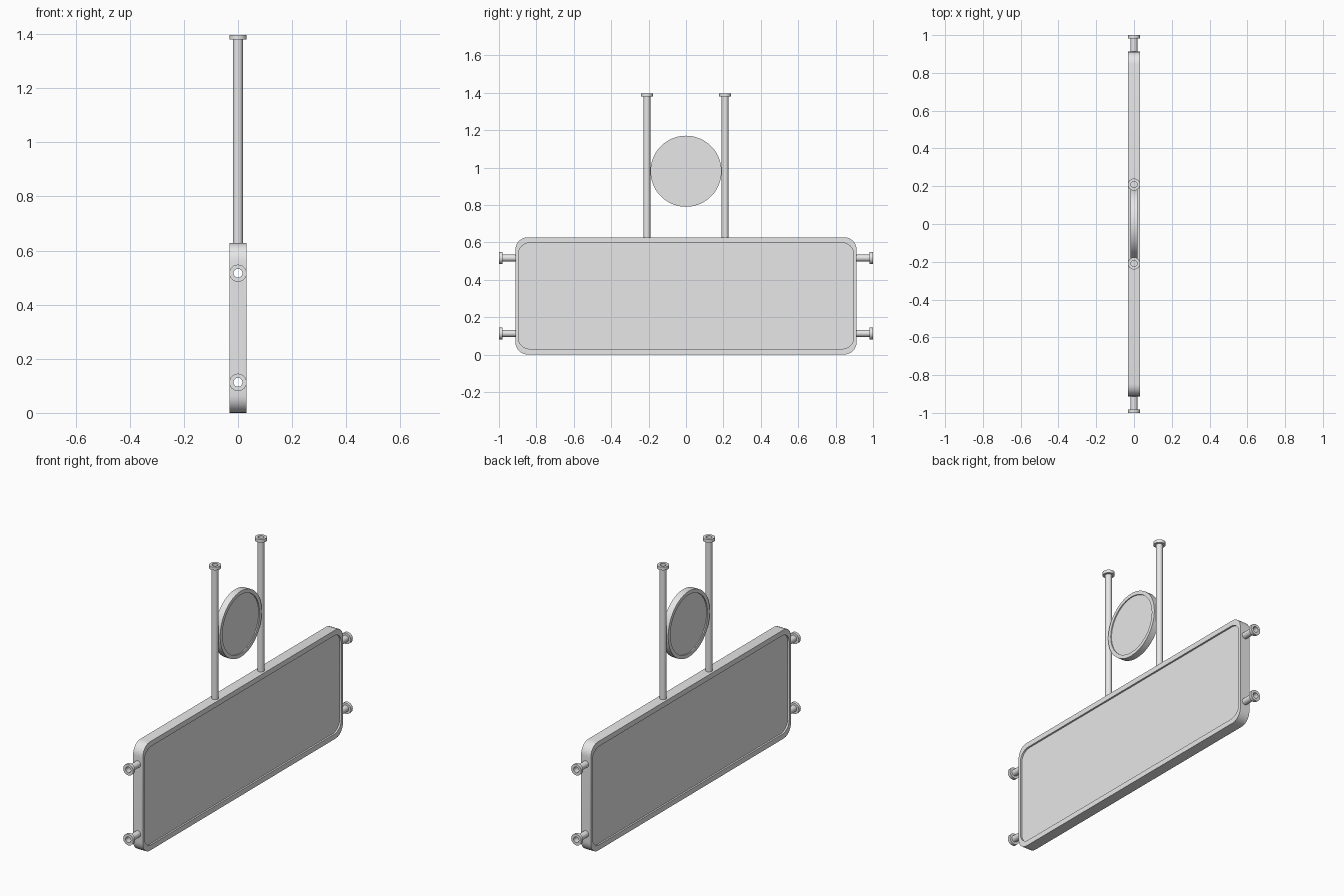
import bpy, bmesh, math
from mathutils import Matrix

cube = bpy.data.objects.get("Cube")
if cube:
    bpy.data.objects.remove(cube, do_unlink=True)

grey = bpy.data.materials.new("light grey metal")
grey.use_nodes = True
COLOR = (0.8, 0.8, 0.8, 1)
grey.diffuse_color = COLOR
grey.node_tree.nodes["Principled BSDF"].inputs["Base Color"].default_value = COLOR


def make_object(name, bm, matrix=Matrix()):
    bmesh.ops.recalc_face_normals(bm, faces=bm.faces)
    mesh = bpy.data.meshes.new(name)
    bm.to_mesh(mesh)
    bm.free()
    mesh.materials.append(grey)
    obj = bpy.data.objects.new(name, mesh)
    bpy.context.collection.objects.link(obj)
    mesh.transform(matrix)
    return obj


def smooth(obj):
    bpy.ops.object.select_all(action="DESELECT")
    obj.select_set(True)
    bpy.context.view_layer.objects.active = obj
    bpy.ops.object.shade_smooth_by_angle(angle=math.radians(35))


def ring_loft(bm, rings, capped):
    """Skin a list of point rings, closing the ends or joining them up."""
    loops = [[bm.verts.new(p) for p in ring] for ring in rings]
    pairs = list(zip(loops, loops[1:]))
    if capped:
        bm.faces.new(loops[0])
        bm.faces.new(loops[-1])
    else:
        pairs.append((loops[-1], loops[0]))
    for a, b in pairs:
        for i in range(len(a)):
            j = (i + 1) % len(a)
            bm.faces.new((a[i], a[j], b[j], b[i]))


def framed_plate(name, outline, half, scale_y, scale_z, depth, center_z):
    """Plate across x with a recessed face on both sides."""
    def ring(x, sy, sz):
        return [(x, y * sy, z * sz) for y, z in outline]
    floor = half - depth
    bm = bmesh.new()
    ring_loft(bm, [ring(-floor, scale_y, scale_z), ring(-half, scale_y, scale_z),
                   ring(-half, 1, 1), ring(half, 1, 1),
                   ring(half, scale_y, scale_z), ring(floor, scale_y, scale_z)], True)
    return make_object(name, bm, Matrix.Translation((0, 0, center_z)))


def circle(radius, count):
    return [(radius * math.cos(math.tau * i / count),
             radius * math.sin(math.tau * i / count)) for i in range(count)]


def rounded_rect(w, h, r, steps=6):
    points = []
    for q, (sy, sz) in enumerate([(1, 1), (-1, 1), (-1, -1), (1, -1)]):
        for i in range(steps + 1):
            a = (q + i / steps) * math.pi / 2
            points.append((sy * (w - r) + r * math.cos(a), sz * (h - r) + r * math.sin(a)))
    return points


def flanged_tube(name, length, matrix):
    """Open tube along z that ends in a flange at the top."""
    bore, wall, rim = 0.0165, 0.0185, 0.032
    profile = [(bore, 0), (wall, 0), (wall, length - 0.018), (rim, length - 0.018),
               (rim, length), (bore, length)]
    bm = bmesh.new()
    ring_loft(bm, [[(x, y, z) for x, y in circle(r, 24)] for r, z in profile], False)
    smooth(make_object(name, bm, matrix))


# Main board with rounded corners
board = framed_plate("sign_board", rounded_rect(0.912, 0.3135, 0.065), 0.031,
                     0.983, 0.905, 0.01, 0.3135)

# Side mounting tubes and the bores that continue them through the board
for level, z in (("lower", 0.113), ("upper", 0.516)):
    bm = bmesh.new()
    bmesh.ops.create_cone(bm, cap_ends=True, segments=24, radius1=0.0165,
                          radius2=0.0165, depth=2.4)
    drill = make_object("bore_cutter_" + level, bm,
                        Matrix.Translation((0, 0, z)) @ Matrix.Rotation(math.pi / 2, 4, "X"))
    cut = board.modifiers.new("bore", "BOOLEAN")
    cut.operation = "DIFFERENCE"
    cut.solver = "EXACT"
    cut.object = drill
    bpy.ops.object.select_all(action="DESELECT")
    board.select_set(True)
    bpy.context.view_layer.objects.active = board
    bpy.ops.object.modifier_apply(modifier=cut.name)
    bpy.data.objects.remove(drill, do_unlink=True)
    for side, s in (("front", -1), ("back", 1)):
        flanged_tube(f"{side}_{level}_mount", 0.09,
                     Matrix.Translation((0, s * 0.91, z))
                     @ Matrix.Rotation(-s * math.pi / 2, 4, "X"))
smooth(board)

# Hanging rods
for side, s in (("front", -1), ("back", 1)):
    flanged_tube(side + "_hanging_rod", 0.775, Matrix.Translation((0, s * 0.209, 0.622)))

# Round sign between the rods
smooth(framed_plate("round_sign", circle(0.19, 48), 0.019, 0.89, 0.89, 0.006, 0.98))
